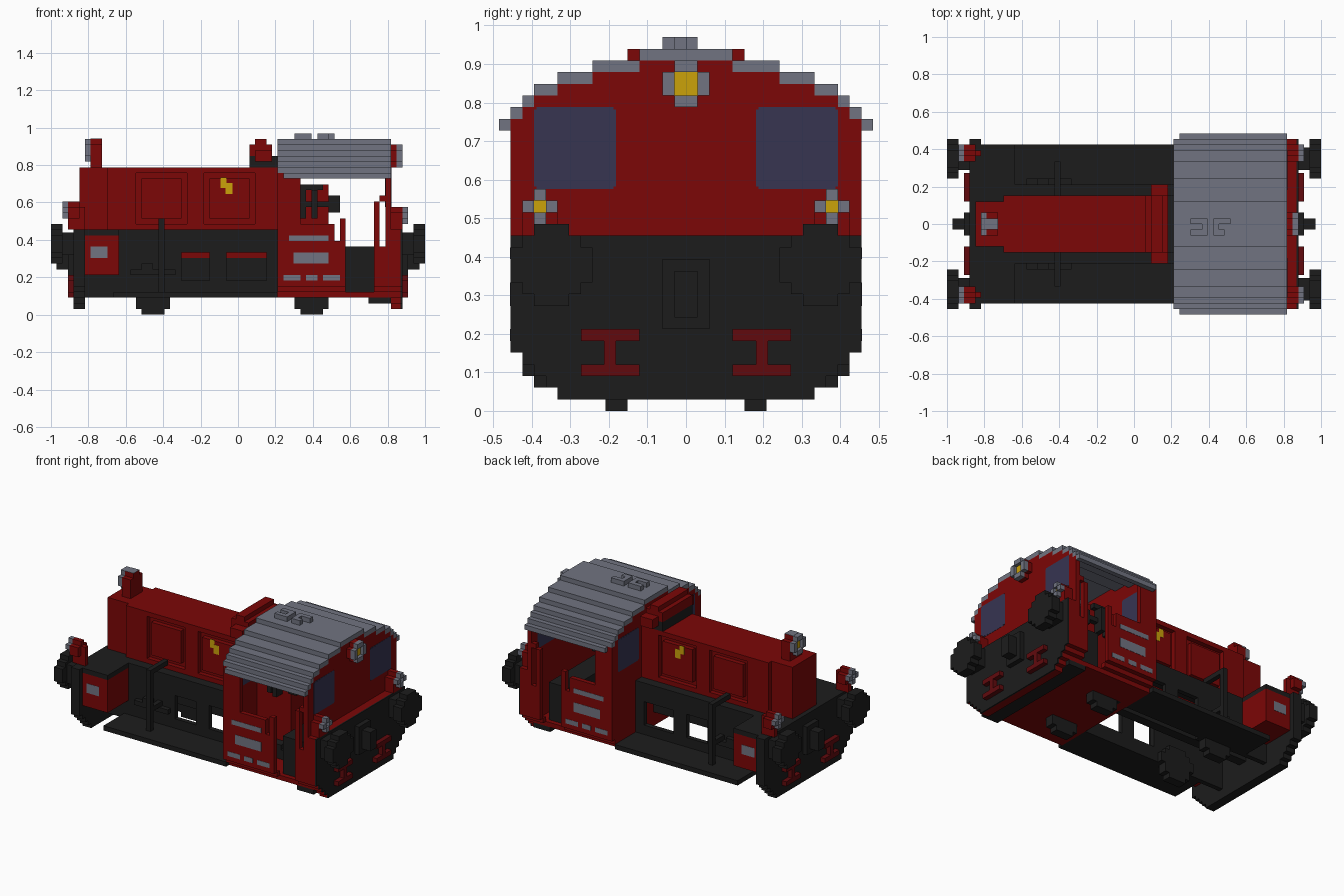
import bpy
import bmesh
from mathutils import Matrix, Vector

cube = bpy.data.objects.get("Cube")
if cube:
    bpy.data.objects.remove(cube, do_unlink=True)

CELL = 2 / 66  # size of one block


def material(name, r, g, b):
    mat = bpy.data.materials.new(name)
    mat.use_nodes = True
    mat.diffuse_color = (r, g, b, 1)
    mat.node_tree.nodes["Principled BSDF"].inputs["Base Color"].default_value = (r, g, b, 1)
    return mat


RED = material("body red", .2, .002, .002)
DEEP_RED = material("step dark red", .12, .003, .004)
DARK = material("frame charcoal", .012, .012, .012)
GREY = material("roof grey", .165, .175, .22)
YELLOW = material("lamp yellow", .6, .36, .003)
BLUE = material("window blue", .038, .035, .083)


def part(name, mat, boxes, mirror=False):
    """Blocks as (x0, x1, y0, y1, z0, z1) in cells, optionally repeated at -y."""
    bm = bmesh.new()
    boxes = list(boxes)
    if mirror:
        boxes += [(a, b, -d, -c, e, f) for a, b, c, d, e, f in boxes]
    for a, b, c, d, e, f in boxes:
        centre = Vector((a + b, c + d, e + f)) * CELL / 2
        size = Vector((abs(b - a), abs(d - c), abs(f - e))) * CELL
        bmesh.ops.create_cube(bm, size=1, matrix=Matrix.LocRotScale(centre, None, size))
    mesh = bpy.data.meshes.new(name)
    bm.to_mesh(mesh)
    bm.free()
    mesh.materials.append(mat)
    obj = bpy.data.objects.new(name, mesh)
    bpy.context.collection.objects.link(obj)


def lamp(name, x, side, y, z, width, mirror=False):
    """Cross-shaped grey rim around a recessed yellow lens, facing along x."""
    far_y, far_z, out = y + width, z + width, x + side
    part(name + "_rim", GREY, [(x, out, y, y + 1, z + 1, far_z - 1),
                               (x, out, far_y - 1, far_y, z + 1, far_z - 1),
                               (x, out, y + 1, far_y - 1, z, z + 1),
                               (x, out, y + 1, far_y - 1, far_z - 1, far_z)], mirror)
    part(name + "_lens", YELLOW, [(x, x + side * .3, y + 1, far_y - 1, z + 1, far_z - 1)], mirror)


def end_plate(name, mat, x0, x1):
    """Buffer beam with stepped lower corners."""
    rows = [(x0, x1, -w, w, i + 1, i + 2) for i, w in enumerate((11, 12, 13, 14))]
    part(name, mat, rows + [(x0, x1, -15, 15, 5, 15)])


# Buffer beams and their fittings at both ends
end_plate("hood_end_beam", DARK, -29, -27)
end_plate("cab_end_beam", RED, 27, 28.7)
end_plate("cab_end_beam_face", DARK, 28.7, 29)
for side, end in ((-1, "hood_end"), (1, "cab_end")):
    x = [side * n for n in (29, 30, 31, 32, 33)]
    part(end + "_buffer_shafts", DARK, [(x[0], x[2], 9.5, 13.5, 10.5, 14.5)], True)
    part(end + "_buffers", DARK, [(x[2], x[4], 8 + k, 15 - k, 9 + row, 10 + row)
                                  for row, k in enumerate((2, 1, 0, 0, 0, 1, 2))], True)
    part(end + "_coupler", DARK, [(x[0], x[1], -2, 2, 7, 13), (x[1], x[3], -1, 1, 8, 12)])
    part(end + "_steps", DEEP_RED, [(x[0], x[1], 4, 9, 3, 4), (x[0], x[1], 4, 9, 6, 7),
                                    (x[0], x[1], 6, 7, 4, 6)], True)

# Open underframe with side windows, walkways and a central spine
part("frame_sides", DARK, [(-27, 7, 6, 7, 3, 6), (-27, 7, 6, 7, 11, 15), (-27, -10, 6, 7, 6, 11),
                           (-5, -2, 6, 7, 6, 11), (5, 7, 6, 7, 6, 11)], True)
part("frame_deck", DARK, [(-27, 7, -6, 6, 14, 15)])
part("frame_spine", DARK, [(-27, 7, -1, 1, 6, 10)])
part("spine_cap", RED, [(-27, 7, -1, 1, 10, 14)])
part("walkways", DARK, [(-22, 7, 7, 14, 3, 4)], True)

# Wheels
for centre, place in ((-15, "hood"), (13, "cab")):
    part(place + "_wheels", DARK, [(centre - w, centre + w, 5, 6.9, z, z + 1)
                                   for z, w in enumerate((2, 3, 3, 4, 4, 3, 2))], True)

# Side boxes beside the hood end
part("side_boxes", RED, [(-27, -21, 7, 14, 7, 14), (-28, -27, 13.9, 14, 7, 14)], True)
part("side_box_lids", DARK, [(-27, -21, 7, 14, 14, 15)], True)
part("side_box_plates", GREY, [(-26, -23, 14, 14.05, 10, 12)], True)

# Brake stand and spring gear on the walkway
part("brake_stands", DARK, [(-14, -13, 10, 11, 4, 17), (-14, -13, 5, 10, 16, 17),
                            (-19, -11, 7, 8, 7, 8), (-17, -15, 7, 8, 8, 9),
                            (-14, -13, 7, 10, 8, 9)], True)

# Engine hood with grooved door panels
part("hood_core", RED, [(-28, 7, -4, 4, 15, 26)])
part("hood_skin", RED, [(-23, 7, 4, 5, 15, 16), (-23, 7, 4, 5, 25, 26), (-23, -18, 4, 5, 16, 25),
                        (-9, -6, 4, 5, 16, 25), (3, 7, 4, 5, 16, 25)], True)
part("hood_doors", RED, [(x, x + 7, 4, 5, 17, 24) for x in (-17, -5)], True)
part("warning_sign", YELLOW, [(-3.1, -2, 5, 5.05, 22.4, 24.2), (-2.2, -1, 5, 5.06, 21.3, 23.2)], True)
part("exhaust_base", DARK, [(2, 7, -5, 5, 26, 28)])
part("exhaust_box", RED, [(2, 6, -5, 5, 28, 30), (3, 6, -7, 7, 27, 29), (3, 5, -5, 5, 30, 31)])

# Cab roof: stepped arch
arch = (4, 8, 11, 13, 14, 15, 16)
roof = [(7, 27, -4, 4, 30, 31)]
for i in range(1, len(arch)):
    for s in (-1, 1):
        roof.append((8 if i == 6 else 7, 27, s * arch[i - 1], s * arch[i], 30 - i, 31 - i))
part("cab_roof", GREY, roof)
part("roof_vents", GREY, [(10, 13, 0, 1, 31, 32), (12, 13, -2, 0, 31, 32), (10, 12, -2, -1, 31, 32),
                          (14, 15, -2, 1, 31, 32), (15, 16, -2, -1, 31, 32), (15, 17, 0, 1, 31, 32)])

# Cab end walls under the arch, each with two windows
for name, x in (("cab_front_wall", 7), ("cab_rear_wall", 26)):
    rows = [(x, x + 1, -w, w, 29 - i, 30 - i) for i, w in enumerate(arch[:6])]
    rows += [(x, x + 1, -w, w, w - 10, w - 9) for w in (13, 14)]
    part(name, RED, rows + [(x, x + 1, -15, 15, 5, 24)])
    part(name + "_windows", BLUE, [(x - .05, x + 1.05, 6, 13, 19.2, 25.8),
                                   (x - .04, x + 1.04, 6.2, 12.8, 19, 26)], True)

# Cab floor, sides and grab rails
part("cab_floor", RED, [(8, 26, -13, 13, 3, 4)])
part("cab_skirt", DARK, [(23, 27, -13, 13, 2, 3)])
part("cab_sides", RED, [(8, 19, 13, 14, 4, 5), (24, 26, 13, 14, 4, 5), (8, 17, 14, 15, 5, 16),
                        (17, 19, 14, 15, 5, 13), (8, 11, 14, 15, 16, 25),
                        (24, 26, 14, 15, 5, 12)], True)
part("cab_grab_rails", RED, [(18, 19, 14, 15, 13, 17), (24, 25, 14, 15, 12, 20),
                             (25, 26, 14, 15, 20, 21)], True)
part("cab_side_plates", GREY, [(9, 16, 15, 15.05, 13, 14), (9.8, 16, 15, 15.05, 9, 11),
                               (8, 11, 15, 15.05, 6, 7), (12, 14, 15, 15.05, 6, 7),
                               (15, 18, 15, 15.05, 6, 7)], True)

# Cab interior
part("control_desk", RED, [(8, 16, -5, 5, 4, 23)])
part("control_levers", DARK, [(11, 12, 5, 6, 17, 23), (13, 14, 5, 7, 17, 22), (12, 16, 5, 6, 19, 20),
                              (12, 15, 5, 6, 22, 23), (16, 18, 4, 6, 18, 21)], True)
part("driver_seat", DARK, [(19, 24, -12, 12, 4, 12)])

# Lamps and their mounts
part("hood_lamp_mount", RED, [(-26, -24, -2, 2, 26, 30), (-26, -24, -1, 1, 30, 31)])
part("hood_lamp_cap", GREY, [(-26, -24, -1, 1, 31, 31.05)])
lamp("hood_lamp", -26, -1, -2, 27, 4)
part("cab_lamp_mount", RED, [(27, 28, -1, 1, 26, 30), (27, 28, -2, 2, 27, 29)])
lamp("cab_lamp", 28, 1, -2, 26, 4)
part("hood_end_lamp_mounts", RED, [(-30, -28, 12, 13, 15, 20), (-30, -28, 11, 14, 17, 19),
                                   (-28, -27, 12, 13, 15, 19)], True)
lamp("hood_end_lamps", -30, -1, 11, 17, 3, True)
part("cab_end_lamp_mounts", RED, [(27, 29, 11, 14, 15, 18), (27, 29, 12, 13, 18, 19)], True)
lamp("cab_end_lamps", 29, 1, 11, 16, 3, True)
